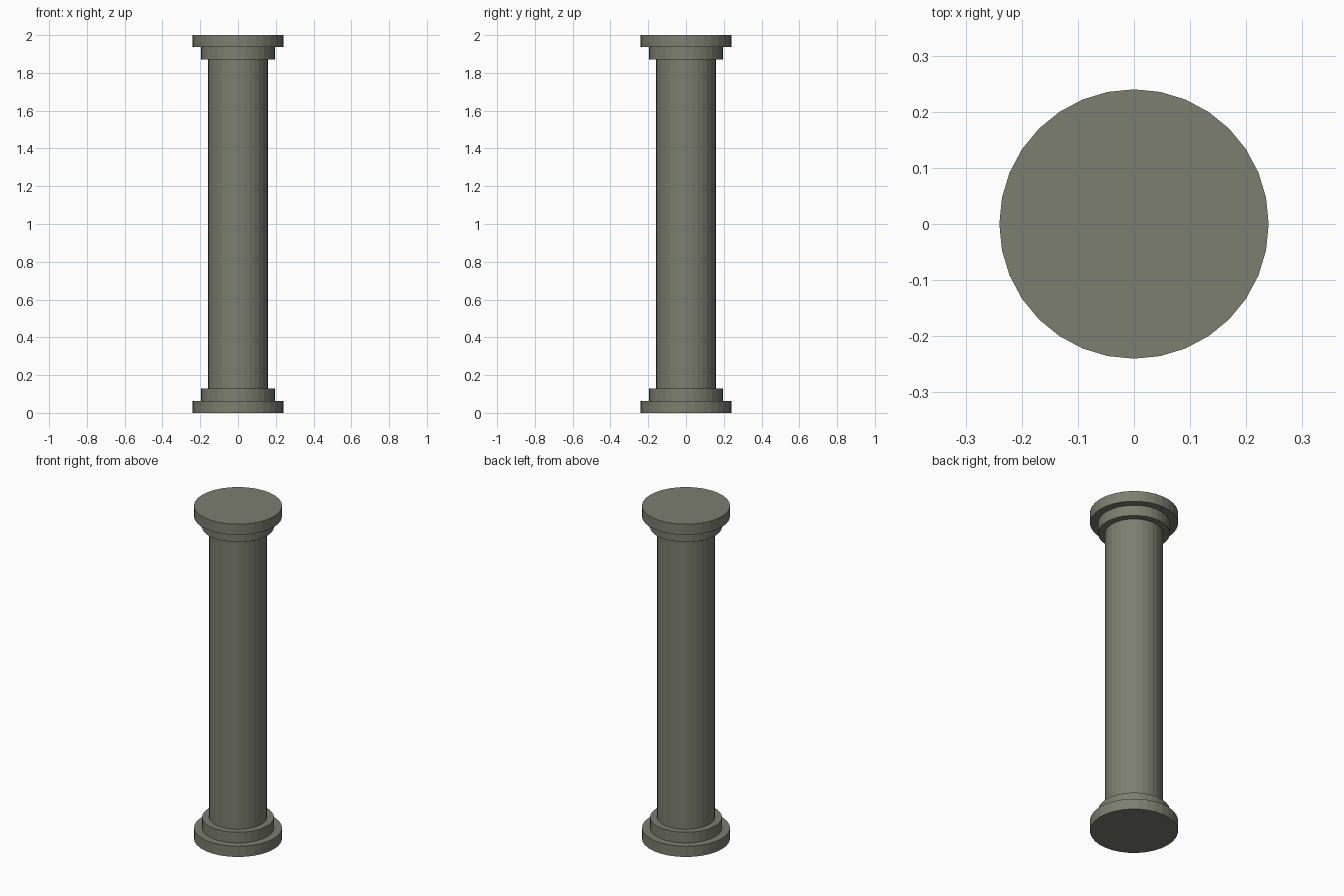
import bpy

if "Cube" in bpy.data.objects:
    bpy.data.objects.remove(bpy.data.objects["Cube"])

SIDES = 32
HEIGHT = 2.0
STEP = 0.064          # thickness of each moulding ring
R_SHAFT, R_RING, R_PLATE = 0.158, 0.196, 0.24

stone = bpy.data.materials.new("stone")
stone.diffuse_color = (0.20, 0.21, 0.16, 1.0)
stone.use_nodes = True
stone.node_tree.nodes["Principled BSDF"].inputs["Base Color"].default_value = stone.diffuse_color


def drum(name, radius, z0, z1):
    """Flat-faced round block between two heights."""
    bpy.ops.mesh.primitive_cylinder_add(
        vertices=SIDES, radius=radius, depth=z1 - z0, location=(0, 0, (z0 + z1) / 2))
    ob = bpy.context.object
    ob.name = name
    ob.data.materials.append(stone)
    return ob


# Base: wide plinth and narrower ring
drum("base_plinth", R_PLATE, 0, STEP)
drum("base_ring", R_RING, STEP, 2 * STEP)

# Plain straight shaft
drum("shaft", R_SHAFT, 2 * STEP, HEIGHT - 2 * STEP)

# Capital mirrors the base
drum("capital_ring", R_RING, HEIGHT - 2 * STEP, HEIGHT - STEP)
drum("capital_plate", R_PLATE, HEIGHT - STEP, HEIGHT)
